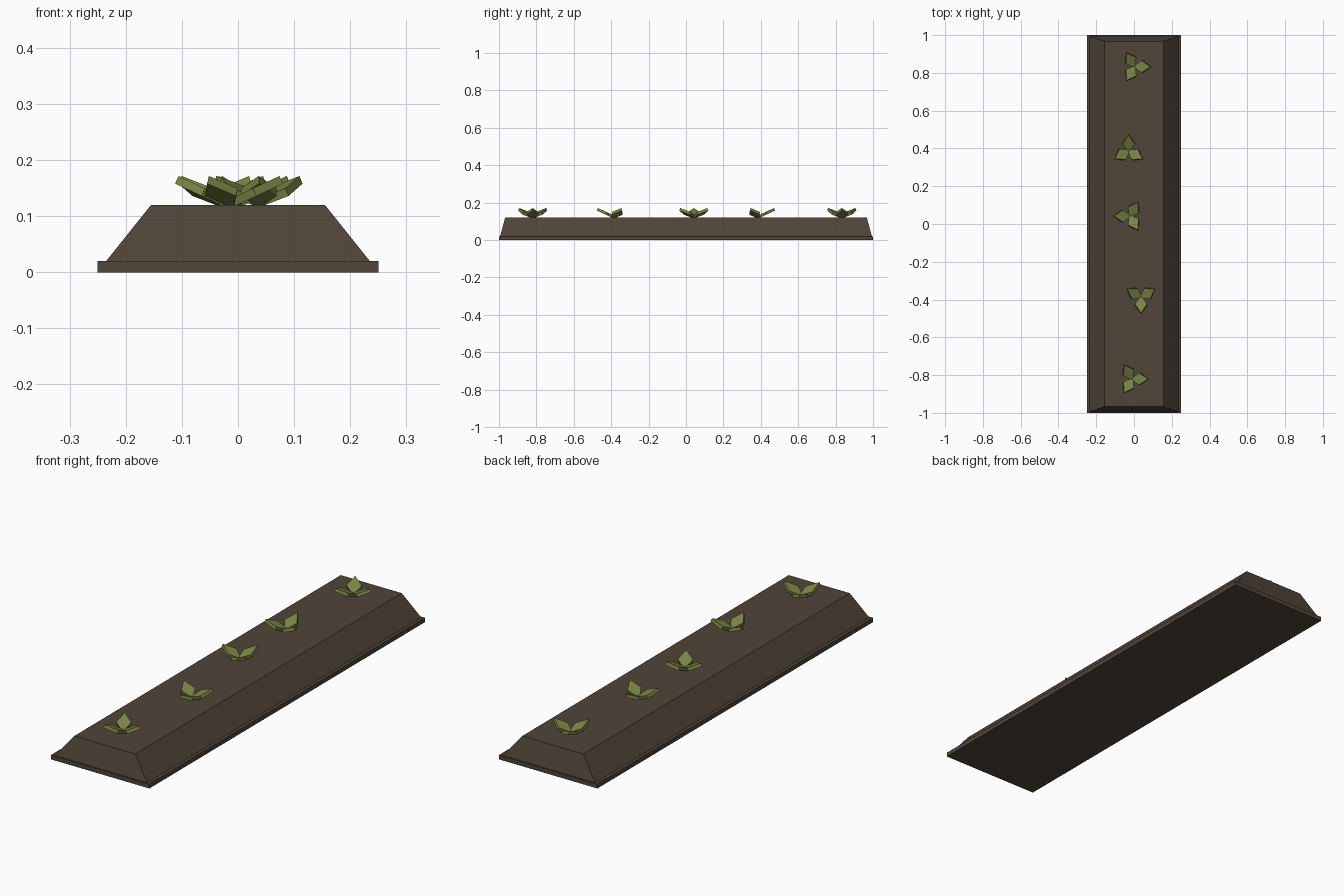
import bpy, bmesh, math
from mathutils import Matrix, Vector

if "Cube" in bpy.data.objects:
    bpy.data.objects.remove(bpy.data.objects["Cube"])


def material(name, rgb):
    m = bpy.data.materials.new(name)
    m.diffuse_color = (*rgb, 1)
    m.use_nodes = True
    m.node_tree.nodes["Principled BSDF"].inputs["Base Color"].default_value = m.diffuse_color
    return m


soil = material("brown soil", (0.080, 0.058, 0.040))
green = material("leaf green", (0.195, 0.235, 0.057))


def finish(bm, name, mat):
    bmesh.ops.recalc_face_normals(bm, faces=bm.faces)
    me = bpy.data.meshes.new(name)
    bm.to_mesh(me)
    bm.free()
    me.materials.append(mat)
    ob = bpy.data.objects.new(name, me)
    bpy.context.collection.objects.link(ob)
    return ob


def loft(bm, low, high):
    """Closed prism between two matching rings of points."""
    a = [bm.verts.new(p) for p in low]
    b = [bm.verts.new(p) for p in high]
    bm.faces.new(a[::-1])
    bm.faces.new(b)
    n = len(a)
    for i in range(n):
        j = (i + 1) % n
        bm.faces.new((a[i], a[j], b[j], b[i]))


def rect(x, y, z):
    return [Vector((sx * x, sy * y, z))
            for sx, sy in ((-1, -1), (1, -1), (1, 1), (-1, 1))]


# thin slab under the planting bed
bm = bmesh.new()
loft(bm, rect(0.25, 1.0, 0.0), rect(0.25, 1.0, 0.02))
finish(bm, "base_slab", soil)

# mounded soil with sloping sides
bm = bmesh.new()
loft(bm, rect(0.235, 0.994, 0.02), rect(0.155, 0.967, 0.12))
finish(bm, "soil_mound", soil)

# seedlings: three thick diamond leaves tilted outward from each centre
TILT = math.radians(25)
HALF_LEN, HALF_WIDTH, THICK = 0.052, 0.032, 0.015


def seedling(name, x, y, angle):
    bm = bmesh.new()
    diamond = [(HALF_LEN, 0), (0, HALF_WIDTH), (-HALF_LEN, 0), (0, -HALF_WIDTH)]
    for k in range(3):
        place = (Matrix.Translation((x, y, 0))
                 @ Matrix.Rotation(math.radians(angle + 120 * k), 4, 'Z')
                 @ Matrix.Translation((0.043, 0, 0.136))
                 @ Matrix.Rotation(-TILT, 4, 'Y'))
        loft(bm, [place @ Vector((u, v, 0)) for u, v in diamond],
             [place @ Vector((u, v, THICK)) for u, v in diamond])
    finish(bm, name, green)


spots = [(-0.01, -0.82), (0.037, -0.387), (-0.022, 0.042),
         (-0.028, 0.387), (0.003, 0.833)]
for i, (x, y) in enumerate(spots):
    seedling(f"seedling_{i + 1}", x, y, -90 * i)
